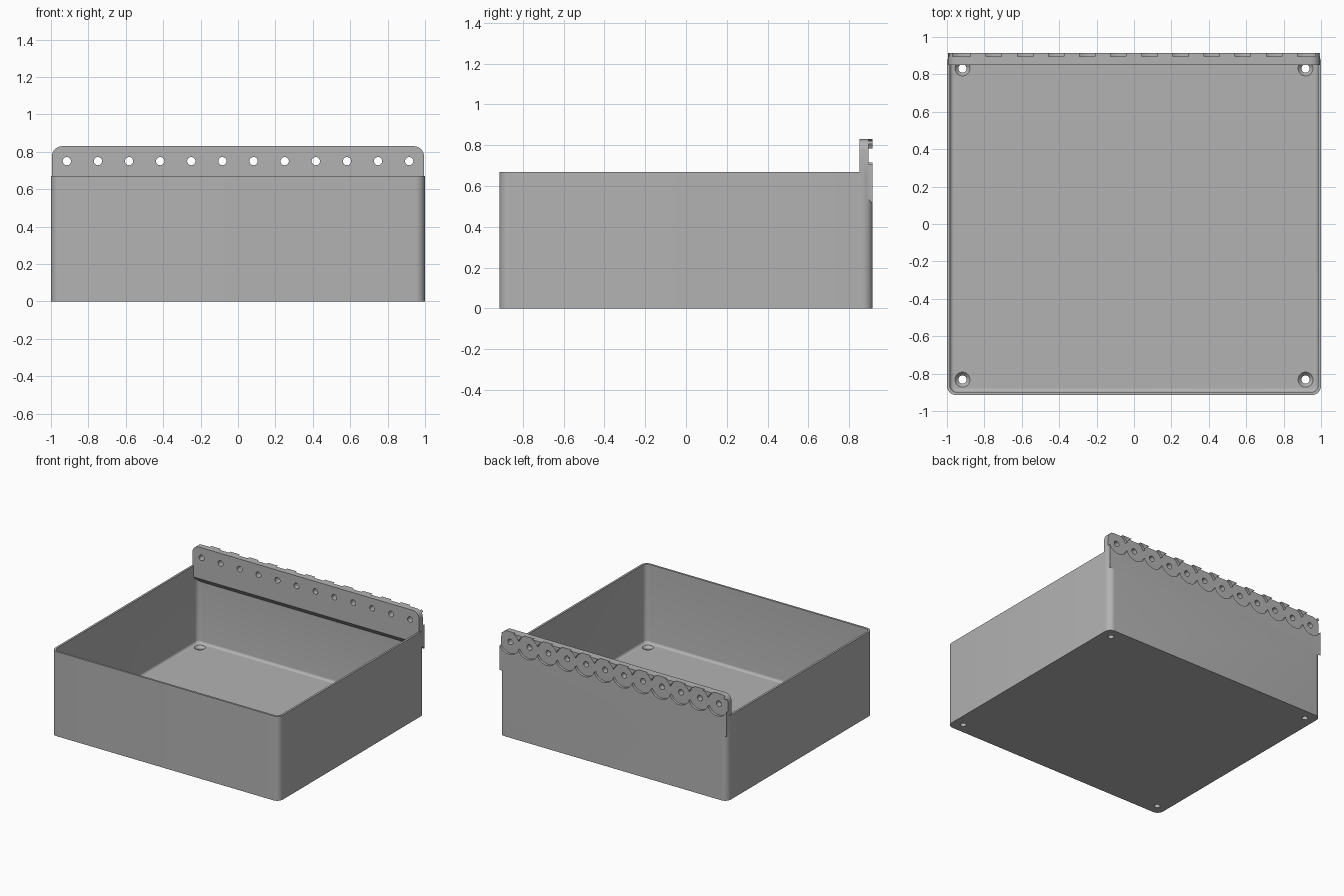
import bpy
import bmesh
from mathutils import Matrix

W, D, H = 1.0, 0.915, 0.67        # half width, half depth, wall height
WALL, FLOOR = 0.016, 0.045
HOLE_Z, PITCH, COUNT = 0.75, 0.1664, 12

cube = bpy.data.objects.get("Cube")
if cube:
    bpy.data.objects.remove(cube)

grey = bpy.data.materials.new("grey plastic")
grey.use_nodes = True
grey.diffuse_color = (0.45, 0.45, 0.45, 1)
grey.node_tree.nodes["Principled BSDF"].inputs["Base Color"].default_value = grey.diffuse_color


def make_object(name, bm):
    bmesh.ops.recalc_face_normals(bm, faces=bm.faces)
    mesh = bpy.data.meshes.new(name)
    bm.to_mesh(mesh)
    bm.free()
    mesh.materials.append(grey)
    obj = bpy.data.objects.new(name, mesh)
    bpy.context.collection.objects.link(obj)
    return obj


def rounded_block(name, hx, hy, z0, z1, radius, fillet=0):
    """Block with rounded upright edges and an optional bottom fillet."""
    bm = bmesh.new()
    bmesh.ops.create_cube(bm, size=2, matrix=Matrix.Translation((0, 0, (z0 + z1) / 2))
                          @ Matrix.Diagonal((hx, hy, (z1 - z0) / 2, 1)))
    upright = [e for e in bm.edges if abs(e.verts[0].co.z - e.verts[1].co.z) > 0.01]
    bmesh.ops.bevel(bm, geom=upright, offset=radius, segments=8, profile=0.5, affect='EDGES')
    if fillet:
        bottom = [e for e in bm.edges if all(v.co.z < z0 + 0.001 for v in e.verts)]
        bmesh.ops.bevel(bm, geom=bottom, offset=fillet, segments=5, profile=0.5, affect='EDGES')
    return make_object(name, bm)


def cylinders(name, centres, r1, r2, depth, rotation=Matrix()):
    """Several round cutters in one mesh."""
    bm = bmesh.new()
    for c in centres:
        bmesh.ops.create_cone(bm, cap_ends=True, segments=40, radius1=r1, radius2=r2,
                              depth=depth, matrix=Matrix.Translation(c) @ rotation)
    return make_object(name, bm)


def combine(target, other, operation='DIFFERENCE'):
    mod = target.modifiers.new(other.name, 'BOOLEAN')
    mod.operation, mod.object, mod.solver = operation, other, 'EXACT'
    bpy.context.view_layer.objects.active = target
    bpy.ops.object.modifier_apply(modifier=mod.name)
    bpy.data.objects.remove(other)


# Open tray with rounded corners
tray = rounded_block("hinged_tray", W, D, 0, H, 0.05)
combine(tray, rounded_block("cavity", W - WALL, D - WALL, FLOOR, H + 0.2, 0.036, 0.02))

# Hinge plate: slanted underside, rounded upper corners
bm = bmesh.new()
profile = [(0.85, 0.83), (D, 0.83), (D, 0.515), (0.85, 0.58)]
face = bm.faces.new([bm.verts.new((-0.995, y, z)) for y, z in profile])
ext = bmesh.ops.extrude_face_region(bm, geom=[face])
bmesh.ops.translate(bm, vec=(1.99, 0, 0),
                    verts=[v for v in ext["geom"] if isinstance(v, bmesh.types.BMVert)])
corners = [e for e in bm.edges
           if all(v.co.z > 0.82 for v in e.verts) and e.verts[0].co.x == e.verts[1].co.x]
bmesh.ops.bevel(bm, geom=corners, offset=0.055, segments=8, profile=0.5, affect='EDGES')
combine(tray, make_object("hinge_plate", bm), 'UNION')

# Overlapping round knuckle recesses on the back of the plate, and pin holes
turn = Matrix.Rotation(1.5707963, 4, 'X')
xs = [(i - (COUNT - 1) / 2) * PITCH for i in range(COUNT)]
for start in (0, 1):
    spots = [(x, 0.945, HOLE_Z) for x in xs[start::2]]
    combine(tray, cylinders("knuckle_recess", spots, 0.09, 0.09, 0.1, turn))
combine(tray, cylinders("pin_hole", [(x, 0.88, HOLE_Z) for x in xs], 0.022, 0.022, 0.3, turn))

# Countersunk screw holes in the floor corners
spots = [(sx * 0.917, sy * 0.832) for sx in (-1, 1) for sy in (-1, 1)]
combine(tray, cylinders("screw_hole", [(x, y, 0) for x, y in spots], 0.022, 0.022, 0.2))
combine(tray, cylinders("countersink", [(x, y, FLOOR - 0.009) for x, y in spots],
                        0.022, 0.042, 0.022))

# Smooth curved surfaces, sharp edges kept
bpy.ops.object.select_all(action='DESELECT')
tray.select_set(True)
bpy.context.view_layer.objects.active = tray
bpy.ops.object.shade_smooth_by_angle(angle=0.5)
